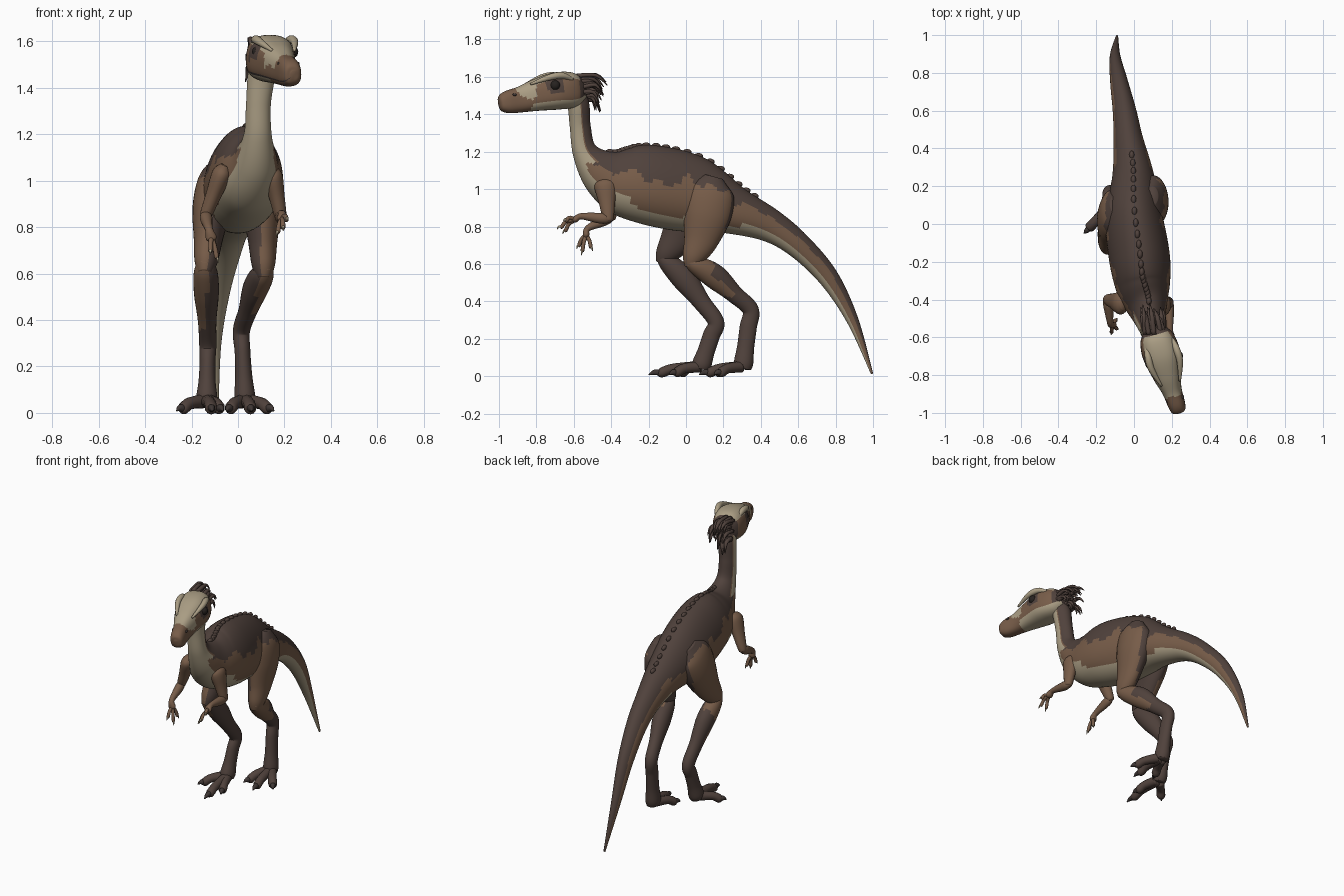
import bpy, bmesh, random
from math import sin, cos, pi, copysign
from mathutils import Vector

cube = bpy.data.objects.get("Cube")
if cube:
    bpy.data.objects.remove(cube, do_unlink=True)
random.seed(4)

PALETTE = {
    "dark_brown": (0.08, 0.054, 0.045), "mid_brown": (0.185, 0.108, 0.066),
    "cream": (0.41, 0.345, 0.235), "claw_dark": (0.05, 0.038, 0.035),
    "eye_black": (0.02, 0.016, 0.014),
}
MATS = {}
for label, rgb in PALETTE.items():
    m = bpy.data.materials.new(label)
    m.use_nodes = True
    m.diffuse_color = (*rgb, 1)
    m.node_tree.nodes["Principled BSDF"].inputs["Base Color"].default_value = (*rgb, 1)
    MATS[label] = m


def sample(pts, t):
    """Smooth interpolation of path rows, t from 0 to 1."""
    f = t * (len(pts) - 1)
    i = min(int(f), len(pts) - 2)
    f -= i
    a, b, c, d = (pts[max(0, min(len(pts) - 1, i + k))] for k in (-1, 0, 1, 2))
    return [q + f * ((r - p) / 2 + f * (p - 2.5 * q + 2 * r - s / 2
            + f * (1.5 * (q - r) + (s - p) / 2))) for p, q, r, s in zip(a, b, c, d)]


def frame(pts, t):
    """Centre, side, up and radii of a section."""
    e = 0.01
    row = sample(pts, t)
    tan = (Vector(sample(pts, min(1, t + e))[:3]) - Vector(sample(pts, max(0, t - e))[:3])).normalized()
    side = (Vector((1, 0, 0)) - tan * tan.x).normalized()
    return Vector(row[:3]), side, tan.cross(side), max(row[3], .002), max(row[4], .002)


def finish(name, bm, rule):
    """Make the object; rule is a colour name or function of a face."""
    bmesh.ops.recalc_face_normals(bm, faces=bm.faces)
    me = bpy.data.meshes.new(name)
    used = []
    for f in bm.faces:
        f.smooth = True
        colour = rule if isinstance(rule, str) else rule(f)
        if colour not in used:
            used.append(colour)
            me.materials.append(MATS[colour])
        f.material_index = used.index(colour)
    bm.to_mesh(me)
    bm.free()
    ob = bpy.data.objects.new(name, me)
    bpy.context.collection.objects.link(ob)
    return ob


def loft(name, pts, rule, sides=12, rings=14, power=1.0, pear=0.0):
    """Closed tube of oval sections; rows are x, y, z, side radius, up radius."""
    bm = bmesh.new()
    rows, height = [], {}
    for i in range(rings + 1):
        c, side, up, rx, ru = frame(pts, i / rings)
        ring = []
        for j in range(sides):
            a = 2 * pi * (j + .5) / sides
            h, w = (copysign(abs(v) ** power, v) for v in (sin(a), cos(a)))
            ring.append(bm.verts.new(c + side * rx * w * (1 - pear * h) + up * ru * h))
        rows.append(ring)
    for lo, hi in zip(rows, rows[1:]):
        for j in range(sides):
            k = (j + 1) % sides
            f = bm.faces.new((lo[j], lo[k], hi[k], hi[j]))
            height[f] = sin(2 * pi * (j + 1) / sides)
    for ring in (rows[0], rows[-1]):
        tip = bm.verts.new(sum((v.co for v in ring), Vector()) / sides)
        for j in range(sides):
            height[bm.faces.new((ring[j], ring[(j + 1) % sides], tip))] = 0
    paint = rule if isinstance(rule, str) else lambda f: rule(f.calc_center_median(), f.normal, height[f])
    return finish(name, bm, paint)


def ball(name, loc, size, colour):
    bm = bmesh.new()
    bmesh.ops.create_uvsphere(bm, u_segments=14, v_segments=10, radius=1)
    for v in bm.verts:
        v.co = Vector(a * b for a, b in zip(v.co, size)) + Vector(loc)
    return finish(name, bm, colour)


def wobble(p):
    return .5 * sin(19 * p.y + 1) + .3 * sin(43 * p.y + 9 * p.x) + .2 * sin(71 * p.y + 30 * p.z)


# Body: one tube from tail tip to the top of the neck
BODY = [
    (-.09, .995, .012, .006, .006), (-.1, .89, .30, .028, .032), (-.08, .76, .53, .046, .055),
    (-.05, .6, .70, .062, .07), (-.03, .45, .805, .078, .09), (-.005, .26, .885, .11, .13),
    (.0, .04, .97, .15, .205), (.03, -.18, 1.02, .16, .215), (.05, -.34, 1.045, .14, .185),
    (.075, -.455, 1.1, .095, .125), (.085, -.54, 1.2, .06, .068), (.088, -.565, 1.33, .053, .056),
    (.1, -.575, 1.45, .058, .058), (.11, -.60, 1.54, .05, .05)]


def body_paint(p, n, s):
    w = wobble(p)
    if p.y < -.45 and p.z > 1.14:
        return "cream" if s < .15 else "mid_brown" if s < .3 else "dark_brown"
    if p.y > .3:
        return "cream" if s < -.4 else "mid_brown" if s < .42 + .08 * w else "dark_brown"
    if s < (-.42 if p.y < -.3 else -.66) + .07 * w:
        return "cream"
    return "dark_brown" if s > .2 + .25 * w else "mid_brown"


loft("body", BODY, body_paint, sides=56, rings=150, pear=.12)

# Scale bumps along the spine
for i in range(20):
    c, side, up, rx, ru = frame(BODY, .36 + i * .0185)
    ball(f"spine_bump_{i + 1}", c + up * (ru - .004), (.014, .024, .017), "dark_brown")

# Head, turned toward the left side
HEAD = [
    (.105, -.545, 1.535, .045, .05), (.12, -.60, 1.53, .088, .092), (.145, -.69, 1.525, .1, .1),
    (.172, -.79, 1.505, .078, .087), (.2, -.88, 1.48, .053, .07), (.225, -.955, 1.465, .046, .06),
    (.237, -.99, 1.457, .036, .042), (.24, -1.0, 1.455, .015, .018)]
AXIS = Vector((.266, -.964, 0))
ACROSS = Vector((.964, .266, 0))
EYE = Vector((.16, -.72, 1.555))


def head_paint(p, n, s):
    along = (p - EYE).dot(AXIS)
    if -.5 < s < -.4 and along > -.06:
        return "claw_dark"
    if along < -.14 and s > -.5:
        return "dark_brown"
    if abs(along) < .045 and abs(p.z - EYE.z) < .035 and abs(s) < .75:
        return "dark_brown"
    if s > .6 and along < .2:
        return "cream"
    if .1 < along < .19 and s > .05 + .2 * wobble(p):
        return "cream"
    return "cream" if s < -.5 and along < .12 else "mid_brown"


loft("head", HEAD, head_paint, sides=48, rings=60, power=.78, pear=.05)

for sign, label in ((1, "left"), (-1, "right")):
    def at(along, out, up):
        return EYE + AXIS * along + ACROSS * sign * out + Vector((0, 0, up))
    ball(f"{label}_eye", at(0, .079, 0), (.024, .026, .026), "eye_black")
    ball(f"{label}_nostril", at(.215, .042, -.05), (.008, .011, .007), "claw_dark")
    # Brow ridge above the eye
    brow = [(*at(a, o, u), r, r) for a, o, u, r in (
        (-.1, .07, .03, .008), (-.04, .078, .052, .018), (.03, .078, .043, .017), (.13, .05, .006, .006))]
    loft(f"{label}_brow", brow, "cream")

# Feather crest on the back of the head
for i in range(26):
    v = (i % 13) / 12
    root = Vector((random.uniform(.05, .17), -.585 + .03 * v, 1.605 - .13 * v))
    tip = Vector((root.x * .8 + random.uniform(-.02, .03), -.43 - .035 * v + random.uniform(-.035, .01),
                  1.575 - .15 * v + random.uniform(-.03, .02)))
    mid = (root + tip) / 2 + Vector((0, .02, .028))
    loft(f"crest_feather_{i + 1}", [(*root, .014, .012), (*mid, .013, .01), (*tip, .002, .002)],
         "dark_brown", sides=6, rings=8)


def digit(name, start, end, r, colour, lift, claw):
    """A toe or finger with a hooked claw."""
    a, b = Vector(start), Vector(end)
    knuckle = a.lerp(b, .5) + Vector((0, 0, lift))
    joint = a.lerp(b, .74)
    loft(name, [(*a, r, r), (*knuckle, r * .85, r * .85), (*joint, r * .85, r * .85),
                (*a.lerp(b, .82), r * .4, r * .4)], colour, sides=10)
    hook = a.lerp(b, .88) + Vector((0, 0, lift * .6))
    loft(name + "_claw", [(*joint, r * .6, r * .6), (*hook, r * .45, r * .5), (*b, .002, .002)],
         claw, sides=8, rings=8)


def leg(label, sign, hip, knee, ankle, foot, tips):
    hip, knee, ankle, foot = map(Vector, (hip, knee, ankle, foot))

    def thigh_paint(p, n, s):
        if p.z > 1.02 + .05 * wobble(p) or n.x * sign < -.25:
            return "dark_brown"
        return "dark_brown" if n.y > .75 and p.z > .7 else "mid_brown"

    def shin_paint(p, n, s):
        near_knee = (p - knee).length < .12 + .04 * wobble(p)
        stripe = n.z < -.2 and n.x * sign > .1 and p.z > ankle.z + .07
        return "mid_brown" if near_knee and n.x * sign > -.3 or stripe else "dark_brown"

    def row(a, b, t, rx, ru, dy=0, dz=0):
        return (*(a.lerp(b, t) + Vector((0, dy, dz))), rx, ru)
    loft(f"{label}_thigh", [
        row(hip, knee, -.2, .03, .05), row(hip, knee, 0, .07, .125), row(hip, knee, .32, .08, .13, .015),
        row(hip, knee, .68, .062, .095, .015), row(hip, knee, .93, .05, .062), row(hip, knee, 1.08, .03, .035)],
        thigh_paint, sides=32, rings=48)
    loft(f"{label}_shin", [
        row(knee, ankle, -.1, .025, .025), row(knee, ankle, .06, .05, .05), row(knee, ankle, .38, .054, .066, 0, .02),
        row(knee, ankle, .72, .04, .048, 0, .012), row(knee, ankle, 1, .037, .044), row(ankle, foot, .3, .034, .046),
        row(ankle, foot, .65, .037, .046), row(ankle, foot, .92, .045, .052), row(ankle, foot, 1.04, .04, .045)],
        shin_paint, sides=28, rings=70)
    for i, (x, y) in enumerate(tips):
        end = Vector((x, y, .008))
        start = foot + Vector(((x - foot.x) * .12, -.01, 0))
        digit(f"{label}_toe_{i + 1}", start, end, .031, "dark_brown", .012, "claw_dark")


leg("left", 1, (.1, .13, .99), (.11, .035, .61), (.015, .345, .355), (.03, .305, .05),
    [(-.05, .13), (.06, .07), (.155, .15)])
leg("right", -1, (-.105, .07, .99), (-.14, -.115, .63), (-.13, .16, .29), (-.135, .08, .05),
    [(-.265, -.05), (-.11, -.2), (-.065, -.09)])


def arm(label, shoulder, elbow, wrist, tips):
    s, e, w = map(Vector, (shoulder, elbow, wrist))
    loft(f"{label}_upper_arm", [(*(s + (s - e) * .2), .02, .03), (*s, .042, .06), (*s.lerp(e, .5), .034, .044),
                                (*e, .025, .028), (*e.lerp(s, -.08), .012, .014)], "mid_brown", sides=18, rings=24)
    palm = w + (Vector(tips[1]) - w) * .25
    loft(f"{label}_forearm", [(*e.lerp(w, -.1), .014, .014), (*e.lerp(w, .1), .026, .027), (*e.lerp(w, .4), .025, .028),
                              (*w, .017, .017), (*palm, .024, .017), (*palm.lerp(w, -.4), .012, .01)],
         "mid_brown", sides=16, rings=28)
    for i, tip in enumerate(tips):
        digit(f"{label}_finger_{i + 1}", palm, tip, .012, "mid_brown", .014, "cream")


arm("left", (.15, -.43, 1.02), (.185, -.415, .84), (.19, -.56, .855),
    [(.165, -.66, .76), (.195, -.69, .785), (.215, -.655, .83)])
arm("right", (-.07, -.42, 1.03), (-.14, -.40, .85), (-.125, -.525, .79),
    [(-.12, -.585, .68), (-.085, -.56, .645), (-.09, -.5, .67)])
